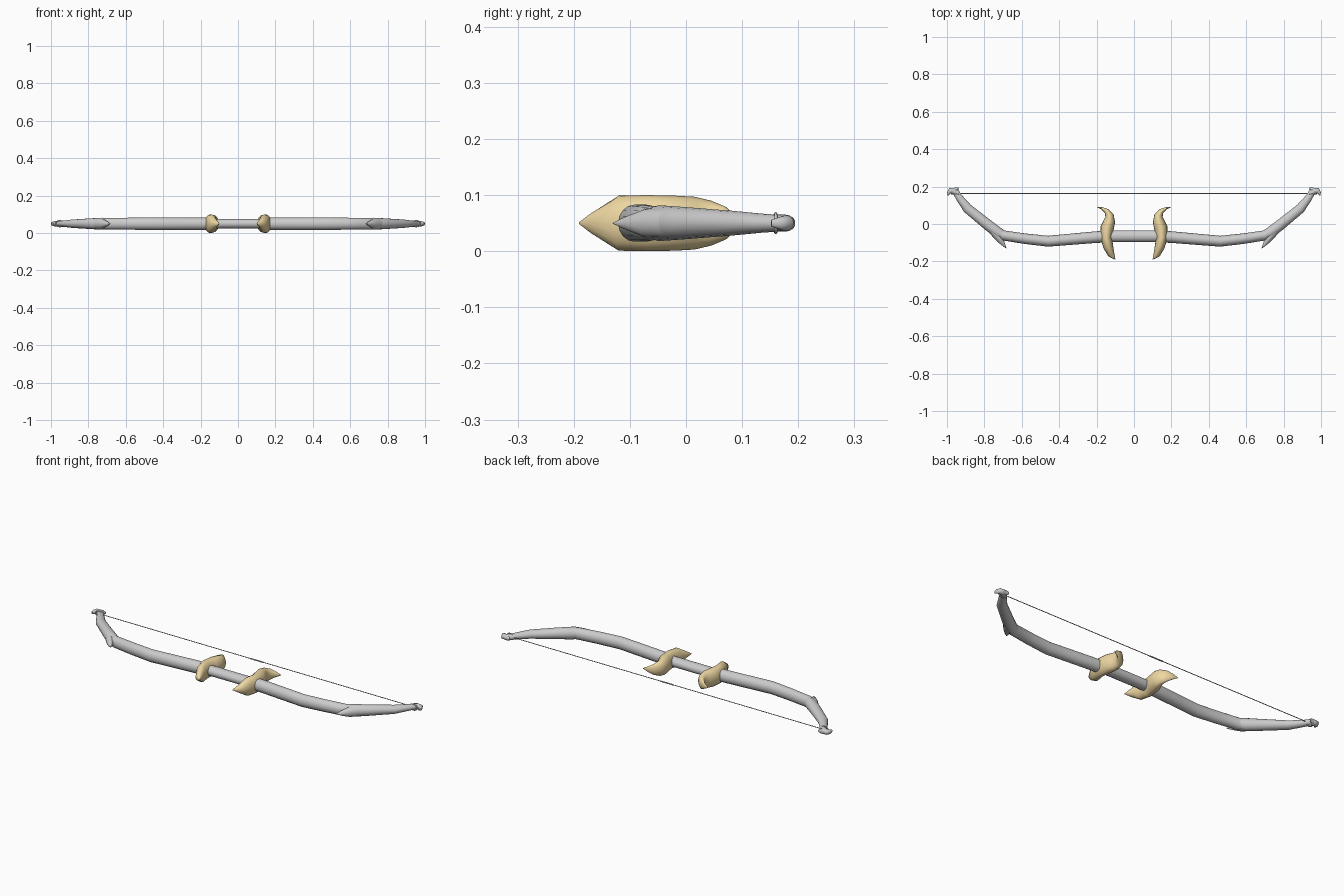
import bpy, bmesh, math
from mathutils import Vector

if "Cube" in bpy.data.objects:
    bpy.data.objects.remove(bpy.data.objects["Cube"])

ZC = 0.05  # height of the bow's middle plane


def loft(name, rings, sides=16, mirror=True, mat=None, smooth=60):
    """Elliptical tube along (x, y, half width, half height) rings in the flat plane."""
    bm = bmesh.new()
    loops = []
    for i, (x, y, w, h) in enumerate(rings):
        a, b = rings[max(i - 1, 0)], rings[min(i + 1, len(rings) - 1)]
        t = Vector((b[0] - a[0], b[1] - a[1], 0)).normalized()
        n = Vector((-t.y, t.x, 0))
        loop = []
        for k in range(sides):
            ang = 2 * math.pi * k / sides
            loop.append(bm.verts.new(Vector((x, y, ZC)) + n * w * math.cos(ang)
                                     + Vector((0, 0, h * math.sin(ang)))))
        loops.append(loop)
    for p, q in zip(loops, loops[1:]):
        for k in range(sides):
            j = (k + 1) % sides
            bm.faces.new((p[k], p[j], q[j], q[k]))
    bm.faces.new(loops[0][::-1])
    bm.faces.new(loops[-1])
    bmesh.ops.recalc_face_normals(bm, faces=bm.faces[:])
    me = bpy.data.meshes.new(name)
    bm.to_mesh(me)
    bm.free()
    ob = bpy.data.objects.new(name, me)
    bpy.context.collection.objects.link(ob)
    if mat:
        me.materials.append(mat)
    finish(ob, mirror, smooth)
    return ob


def finish(ob, mirror=True, smooth=60):
    bpy.ops.object.select_all(action='DESELECT')
    bpy.context.view_layer.objects.active = ob
    ob.select_set(True)
    bpy.ops.object.shade_smooth_by_angle(angle=math.radians(smooth))
    if mirror:
        center = bpy.data.objects.get("mirror_center")
        m = ob.modifiers.new("mirror", 'MIRROR')
        m.mirror_object = center


# helper at the origin for mirroring left and right
center = bpy.data.objects.new("mirror_center", None)
bpy.context.collection.objects.link(center)
center.hide_render = True

gold = bpy.data.materials.new("gold")
gold.diffuse_color = (0.85, 0.68, 0.36, 1)
gold.use_nodes = True
gold.node_tree.nodes["Principled BSDF"].inputs["Base Color"].default_value = gold.diffuse_color

# straight centre grip
loft("grip", [(-0.17, -0.065, 0.031, 0.026), (0.17, -0.065, 0.031, 0.026)], mirror=False)

# inner limb, thick and gently bent
loft("inner_limb", [
    (0.13, -0.067, 0.031, 0.032), (0.20, -0.070, 0.031, 0.033),
    (0.33, -0.081, 0.030, 0.033), (0.46, -0.092, 0.029, 0.033),
    (0.58, -0.079, 0.028, 0.032), (0.70, -0.061, 0.027, 0.031),
    (0.74, -0.035, 0.022, 0.026)])

# outer limb sweeping back to the tip
loft("outer_limb", [
    (0.69, -0.063, 0.022, 0.026), (0.725, -0.048, 0.030, 0.032),
    (0.78, -0.006, 0.029, 0.029), (0.89, 0.083, 0.026, 0.022),
    (0.93, 0.135, 0.020, 0.017), (0.95, 0.165, 0.017, 0.015)])

# pointed spur at the elbow
loft("elbow_spur", [
    (0.683, -0.130, 0.001, 0.001), (0.702, -0.104, 0.012, 0.013),
    (0.725, -0.070, 0.022, 0.026), (0.775, -0.012, 0.022, 0.027)])

# hooked nock curling outward at the tip
loft("nock_hook", [
    (0.935, 0.142, 0.018, 0.015), (0.949, 0.166, 0.018, 0.015),
    (0.965, 0.178, 0.017, 0.015), (0.982, 0.178, 0.015, 0.014),
    (0.991, 0.167, 0.009, 0.011), (0.993, 0.152, 0.003, 0.006)])
loft("nock_lip", [
    (0.937, 0.190, 0.004, 0.006), (0.950, 0.186, 0.009, 0.012),
    (0.975, 0.180, 0.010, 0.013)])

# curved horn guards on both sides of the grip
loft("horn_guard", [
    (0.100, -0.190, 0.001, 0.002), (0.121, -0.165, 0.018, 0.020),
    (0.138, -0.120, 0.027, 0.049), (0.149, -0.070, 0.030, 0.050),
    (0.143, -0.020, 0.036, 0.049), (0.132, 0.015, 0.031, 0.047),
    (0.131, 0.045, 0.023, 0.040), (0.146, 0.069, 0.014, 0.030),
    (0.170, 0.083, 0.007, 0.016), (0.197, 0.090, 0.001, 0.002)], mat=gold)

# bowstring with a thicker wrapped middle
loft("bowstring", [(-0.96, 0.163, 0.002, 0.002), (0.96, 0.163, 0.002, 0.002)], 8, False)
loft("string_wrap", [(-0.04, 0.163, 0.0035, 0.0035), (0.04, 0.163, 0.0035, 0.0035)], 8, False)

# string loops around the tips
bpy.ops.mesh.primitive_torus_add(major_radius=0.0165, minor_radius=0.003,
                                 major_segments=20, minor_segments=8,
                                 location=(0.953, 0.160, ZC),
                                 rotation=(math.radians(90), 0, 0))
ring = bpy.context.object
ring.name = "string_loop"
ring.scale.x = 1.3
bpy.ops.object.transform_apply(location=True, rotation=True, scale=True)
finish(ring)
